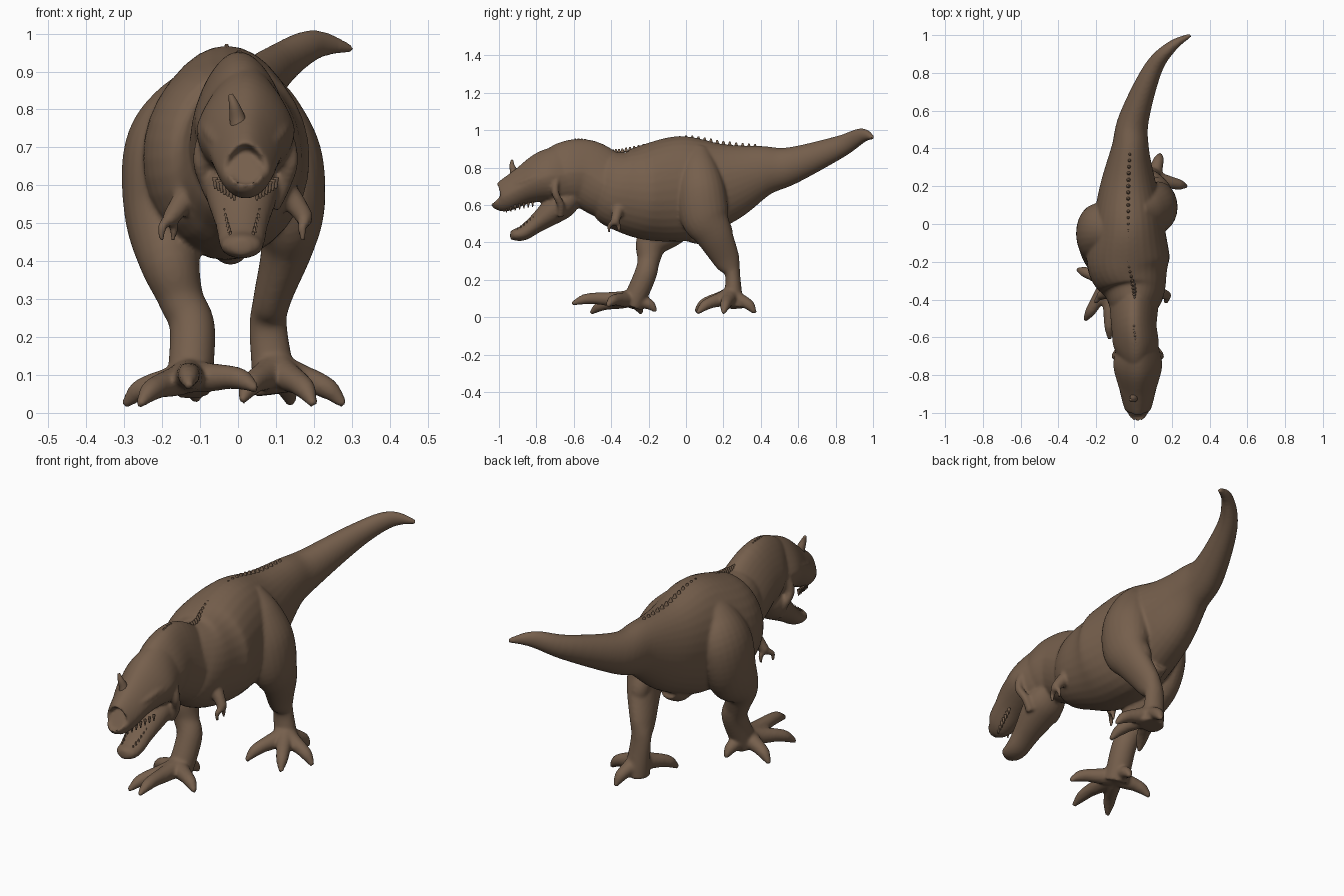
import bpy, bmesh, math
from mathutils import Vector

cube = bpy.data.objects.get("Cube")
if cube:
    bpy.data.objects.remove(cube, do_unlink=True)

# One brown hide colour
hide = bpy.data.materials.new("brown_hide")
hide.use_nodes = True
brown = (.18, .115, .073, 1)
hide.diffuse_color = brown
shader = hide.node_tree.nodes["Principled BSDF"]
shader.inputs["Base Color"].default_value = brown
shader.inputs["Roughness"].default_value = .8

UP, FORE = Vector((0, 0, 1)), Vector((0, 1, 0))


def spline(stations, steps=6):
    """Smooth path through stations of x, y, z, half width and half depth."""
    path, last = [], len(stations) - 1
    for i in range(last):
        before, start = stations[max(i - 1, 0)], stations[i]
        end, after = stations[i + 1], stations[min(i + 2, last)]
        for step in range(steps):
            t = step / steps
            blend = []
            for p, q, r, e in zip(before, start, end, after):
                pull_in, pull_out = (r - p) / 2, (e - q) / 2
                cubic = 2 * (q - r) + pull_in + pull_out
                square = 3 * (r - q) - 2 * pull_in - pull_out
                blend.append(((cubic * t + square) * t + pull_in) * t + q)
            path.append(blend)
    return path + [list(stations[last])]


def loft(mesh, stations, up, sides=24, roof=0):
    """Closed tube of elliptical rings along a smooth path; roof narrows the top."""
    path = spline(stations)
    rings = []
    for i, (x, y, z, width, depth) in enumerate(path):
        ahead, behind = path[min(i + 1, len(path) - 1)], path[max(i - 1, 0)]
        along = (Vector(ahead[:3]) - Vector(behind[:3])).normalized()
        across = along.cross(up).normalized()
        rise = across.cross(along)
        ring = []
        for k in range(sides):
            angle = math.tau * k / sides
            narrow = 1 - roof * max(0, math.sin(angle))
            offset = across * width * narrow * math.cos(angle) + rise * depth * math.sin(angle)
            ring.append(mesh.verts.new(Vector((x, y, z)) + offset))
        rings.append(ring)
    for ring, following in zip(rings, rings[1:]):
        for k in range(sides):
            m = (k + 1) % sides
            mesh.faces.new((ring[k], ring[m], following[m], following[k]))
    mesh.faces.new(rings[0][::-1])
    mesh.faces.new(rings[-1])


def tube(mesh, points, start_radius, end_radius, up):
    """Round tube whose radius changes evenly from start to end."""
    stations = []
    for i, point in enumerate(points):
        radius = start_radius + (end_radius - start_radius) * i / (len(points) - 1)
        stations.append((*point, radius, radius))
    loft(mesh, stations, up, sides=14)


def mirrored(side, centre, points):
    """Put points given for one half of the head onto the wanted side."""
    return [(centre + side * x, y, z) for x, y, z in points]


def finish(name, mesh):
    """Turn the collected geometry into a named, coloured, smooth object."""
    bmesh.ops.recalc_face_normals(mesh, faces=mesh.faces)
    data = bpy.data.meshes.new(name)
    mesh.to_mesh(data)
    mesh.free()
    data.materials.append(hide)
    data.shade_smooth()
    part = bpy.data.objects.new(name, data)
    bpy.context.collection.objects.link(part)
    return part


skin = bmesh.new()

# Tail and trunk, then the neck
trunk = [(.3, 1, .96, .01, .01), (.2, .94, .97, .03, .04), (.1, .82, .91, .05, .06),
         (0, .56, .81, .08, .1), (-.02, .4, .78, .1, .14), (-.03, .2, .72, .15, .22),
         (-.03, 0, .69, .19, .28), (-.03, -.2, .67, .22, .26), (0, -.34, .68, .17, .22),
         (0, -.43, .71, .13, .18), (0, -.5, .73, .09, .13)]
neck = [(0, -.34, .69, .14, .19), (0, -.43, .71, .13, .18), (0, -.54, .77, .12, .18),
        (.01, -.64, .77, .12, .17), (.01, -.72, .75, .09, .14)]
loft(skin, trunk, UP, sides=32)
loft(skin, neck, UP, sides=32, roof=.25)

# Upper head and lower jaw
loft(skin, [(.01, -.55, .77, .09, .13), (.02, -.65, .76, .11, .16), (.02, -.75, .75, .13, .14),
            (.02, -.87, .7, .1, .1), (.02, -.98, .64, .07, .08), (.02, -1, .64, .04, .05)],
     UP, sides=32, roof=.3)
loft(skin, [(.01, -.6, .65, .08, .06), (.01, -.67, .6, .1, .08), (.01, -.8, .5, .07, .05),
            (.01, -.87, .45, .06, .04), (.01, -.92, .44, .05, .03), (.01, -.94, .44, .02, .02)], UP)

# Brow ridges and cheek edges on both sides of the head
brow = [(.04, -.97, .69), (.08, -.88, .72), (.1, -.79, .75), (.1, -.7, .75)]
cheek = [(.1, -.69, .75), (.12, -.7, .67), (.1, -.67, .6), (.07, -.67, .54)]
for side in (-1, 1):
    tube(skin, mirrored(side, .02, brow), .01, .025, UP)
    tube(skin, mirrored(side, .02, cheek), .02, .02, FORE)

# Planted hind leg with a calf bulge, then the striding leg
loft(skin, [(.03, .07, .9, .04, .05), (.08, .07, .8, .08, .1), (.11, .08, .68, .11, .13),
            (.13, .1, .54, .1, .13), (.13, .15, .44, .07, .1), (.09, .22, .3, .05, .07),
            (.08, .25, .22, .05, .04), (.1, .25, .05, .06, .06)], FORE)
tube(skin, [(.12, .15, .54), (.12, .2, .46), (.12, .2, .41), (.11, .19, .37)], .06, .03, FORE)
loft(skin, [(-.07, -.03, .9, .04, .05), (-.14, -.04, .8, .09, .11), (-.19, -.04, .69, .11, .15),
            (-.2, -.08, .53, .1, .14), (-.18, -.18, .4, .08, .09), (-.15, -.2, .3, .06, .06),
            (-.12, -.22, .22, .06, .06), (-.13, -.29, .06, .06, .06)], FORE)


def foot(ankle, tips):
    """Spread toes that arch a little before tapering into claws."""
    root = Vector(ankle)
    for tip in tips:
        reach = Vector(tip) - root
        toe = []
        for part in range(6):
            f = part / 5
            arch = UP * .02 * math.sin(math.pi * f * f)
            radius = .046 - .024 * f if part < 5 else .01
            toe.append((*(root + reach * f + arch), radius, radius))
        loft(skin, toe, UP, sides=14)


foot((.1, .24, .12), [(.01, .05, .03), (.2, .06, .02), (.28, .2, .02), (.14, .37, .02)])
foot((-.13, -.3, .1), [(-.13, -.61, .07), (-.26, -.51, .02), (-.3, -.24, .02),
                       (.05, -.42, .06), (-.11, -.16, .03)])

# Small arms, each with two fingers
for side, spread in ((-1, .02), (1, -.01)):
    wrist = Vector((side * .18, -.38, .51))
    shoulder = Vector((side * .1, -.35, .6))
    elbow = (shoulder + wrist) / 2 + UP * .01
    tube(skin, [shoulder, elbow, wrist], .04, .023, FORE)
    for out, forward in ((spread, -.03), (-.01, .02)):
        knuckle = wrist + Vector((side * out, forward, -.02))
        tube(skin, [wrist, knuckle, knuckle - UP * .04], .018, .007, FORE)

# Bulge under the hips
tube(skin, [(-.02, .16, .48), (-.02, .08, .44), (-.02, 0, .46)], .05, .05, UP)

# Weld all flesh into one smooth hide
body = finish("body", skin)
weld = body.modifiers.new("Weld", "REMESH")
weld.mode = "VOXEL"
weld.voxel_size = .008
weld.use_smooth_shade = True
relax = body.modifiers.new("Relax", "SMOOTH")
relax.factor = .5
relax.iterations = 5

# Nose horn
horn = bmesh.new()
tube(horn, [(.01, -.92, .71), (0, -.92, .77), (-.01, -.93, .81), (-.02, -.93, .84)], .03, .006, FORE)
finish("nose_horn", horn)


def spike(mesh, base, height, radius):
    """Blunt upright cone; a negative height points it down."""
    start = Vector(base)
    tube(mesh, [start, start + UP * height], radius, radius / 3, FORE)


# Row of low scales along the spine
ridge = bmesh.new()
for x, y, z, width, depth in spline(trunk) + spline(neck):
    if -.64 < y < .4:
        spike(ridge, (x, y, z + depth - .02), .022, .012)
finish("spine_ridge", ridge)

# Short upper and lower teeth
teeth = bmesh.new()
for side in (-1, 1):
    upper = [Vector(p) for p in mirrored(side, .02, [(.03, -.96, .59), (.08, -.82, .62)])]
    lower = [Vector(p) for p in mirrored(side, .01, [(.03, -.9, .46), (.05, -.8, .53)])]
    for tooth in range(7):
        spike(teeth, upper[0].lerp(upper[1], tooth / 6), -.03, .008)
        spike(teeth, lower[0].lerp(lower[1], tooth / 6), .02, .006)
finish("teeth", teeth)
